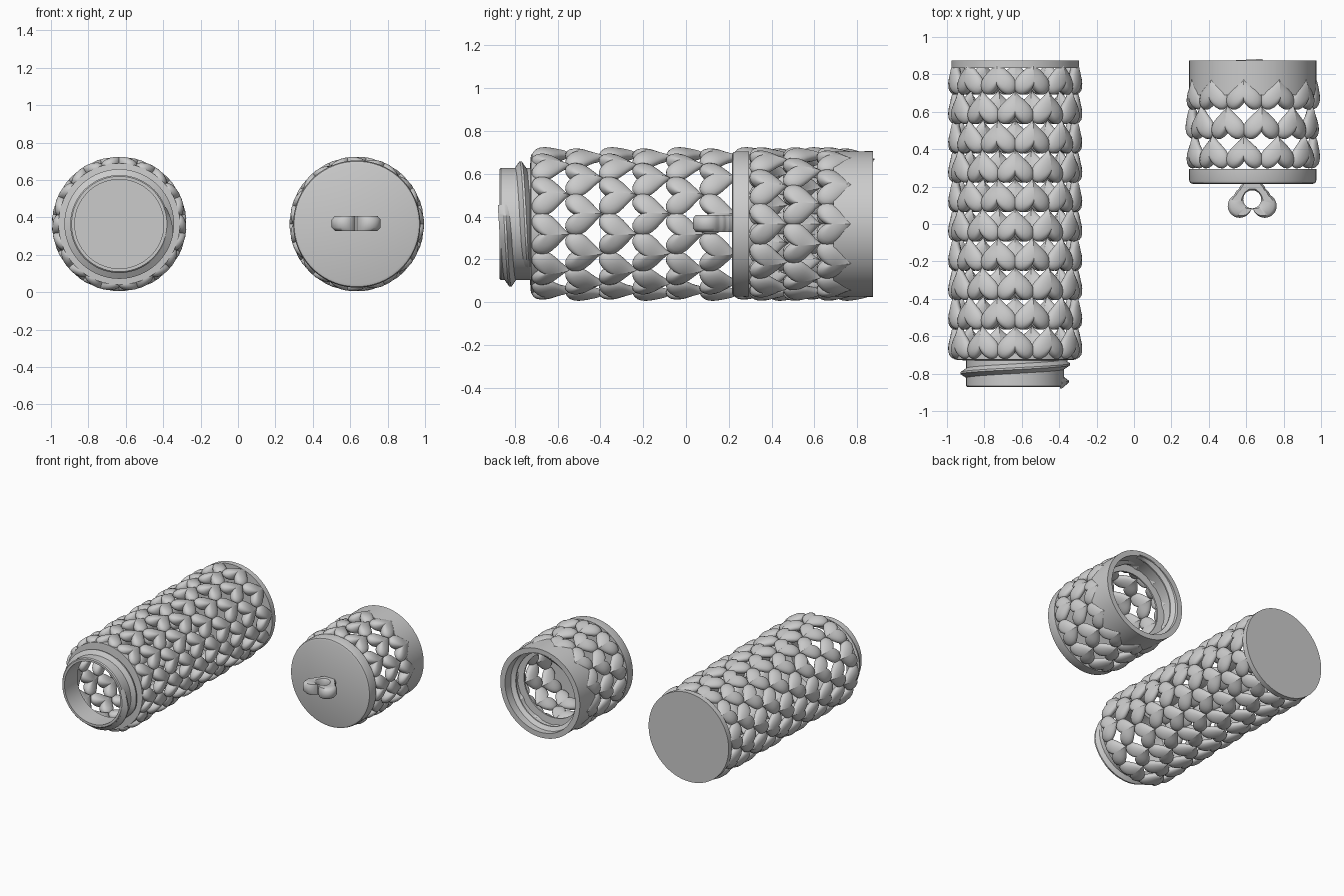
import bpy, bmesh, math
from math import sin, cos, pi, tau, radians

if "Cube" in bpy.data.objects:
    bpy.data.objects.remove(bpy.data.objects["Cube"])

BODY_X, CAP_X, CZ = -0.635, 0.635, 0.365
COLS = 11            # hearts per ring
ROW = 0.157          # ring spacing


def polar(cx, r, a, y):
    """Point around a y-parallel axis, angle measured from straight up."""
    return (cx + r * sin(a), y, CZ + r * cos(a))


def finish(bm, name, angle=35):
    bmesh.ops.remove_doubles(bm, verts=bm.verts, dist=1e-5)
    bmesh.ops.recalc_face_normals(bm, faces=bm.faces)
    me = bpy.data.meshes.new(name)
    bm.to_mesh(me)
    bm.free()
    ob = bpy.data.objects.new(name, me)
    bpy.context.collection.objects.link(ob)
    bpy.ops.object.select_all(action='DESELECT')
    bpy.context.view_layer.objects.active = ob
    ob.select_set(True)
    bpy.ops.object.shade_smooth_by_angle(angle=radians(angle))
    return ob


def grid_faces(bm, rings, close_u=False):
    """Skin consecutive closed rings of vertices."""
    n = len(rings)
    for i in range(n if close_u else n - 1):
        a, b = rings[i], rings[(i + 1) % n]
        for j in range(len(a)):
            k = (j + 1) % len(a)
            bm.faces.new((a[j], a[k], b[k], b[j]))


def lathe(name, cx, profile, closed, seg=96):
    """Revolve (radius, y) points; open profiles are capped at both ends."""
    bm = bmesh.new()
    rings = [[bm.verts.new(polar(cx, r, tau * i / seg, y)) for i in range(seg)]
             for r, y in profile]
    grid_faces(bm, rings, closed)
    if not closed:
        bm.faces.new(rings[0])
        bm.faces.new(rings[-1])
    return finish(bm, name)


def thread(name, cx, r_root, r_crest, y0, pitch, a0, a1, steps=140):
    """Helical ridge with a triangular section, fading at both ends."""
    bm = bmesh.new()
    rings = []
    for i in range(steps + 1):
        t = i / steps
        a = radians(a0 + (a1 - a0) * t)
        y = y0 + pitch * (a - radians(a0)) / tau
        f = min(1, 0.1 + t * 12, 0.1 + (1 - t) * 12)
        tip = r_root + (r_crest - r_root) * f
        base = r_root + (r_root - r_crest) * 0.2
        sec = [(base, -0.03), (tip, -0.005), (tip, 0.005), (base, 0.03)]
        rings.append([bm.verts.new(polar(cx, r, a, y + d)) for r, d in sec])
    grid_faces(bm, rings)
    bm.faces.new(rings[0])
    bm.faces.new(rings[-1])
    return finish(bm, name)


def heart_outline(t):
    s = sin(t)
    return (16 * math.copysign(abs(s) ** 2.4, s),
            13 * cos(t) - 5 * cos(2 * t) - 2 * cos(3 * t) - cos(4 * t))


def add_heart(bm, cx, ang, y_low, R=0.322, H=0.043, w=0.2, h=0.18, n=32):
    """Pillow heart bent round the cylinder, tip toward +y."""
    c = -1.0
    levels = [1.0, 0.97, 0.88, 0.72, 0.5, 0.25]

    def vert(s, t, side):
        hx, hy = heart_outline(t)
        hx, hy = hx * s, c + (hy - c) * s
        thick = H * (0.86 + 0.14 * max(-1, min(1, hy / 8)))
        r = R + side * thick * math.sqrt(max(0, 1 - s ** 2.2))
        return bm.verts.new(polar(cx, r, ang + hx * w / 32 / R,
                                  y_low + (12 - hy) * h / 29))

    rim = [vert(1, tau * i / n, 0) for i in range(n)]
    for side in (1, -1):
        rings = [rim] + [[vert(s, tau * i / n, side) for i in range(n)]
                         for s in levels[1:]]
        grid_faces(bm, rings)
        mid = vert(0, 0, side)
        for j in range(n):
            bm.faces.new((rings[-1][j], rings[-1][(j + 1) % n], mid))


def heart_lattice(name, cx, rows, y_first, phase):
    bm = bmesh.new()
    step = tau / COLS
    for k in range(rows):
        for i in range(COLS):
            add_heart(bm, cx, phase + (i + 0.5 * (k % 2)) * step, y_first - k * ROW)
    return finish(bm, name, 60)


# Container: heart wall, base disc, neck with shoulder, outer thread
heart_lattice("body_heart_wall", BODY_X, 10, 0.69, pi / COLS)
lathe("body_base", BODY_X, [(0.342, 0.875), (0.342, 0.835)], False)
lathe("body_neck", BODY_X,
      [(0.238, -0.872), (0.255, -0.872), (0.262, -0.865), (0.262, -0.73),
       (0.325, -0.725), (0.325, -0.69), (0.285, -0.69), (0.238, -0.715)], True)
thread("body_thread", BODY_X, 0.262, 0.293, -0.85, 0.095, 70, 500)

# Cap: heart wall, threaded collar, end disc
heart_lattice("cap_heart_wall", CAP_X, 3, 0.61, -pi / COLS / 2)
lathe("cap_collar", CAP_X,
      [(0.34, 0.875), (0.34, 0.69), (0.27, 0.69), (0.245, 0.71),
       (0.245, 0.722), (0.3, 0.725), (0.3, 0.875)], True)
thread("cap_thread", CAP_X, 0.3, 0.272, 0.755, 0.095, 0, 370)
lathe("cap_end", CAP_X,
      [(0.322, 0.215), (0.335, 0.22), (0.34, 0.235), (0.34, 0.295)], False)

# Hanging loop: heart-shaped eyelet with a round hole, lobes toward the front
bm = bmesh.new()
n = 64
outer, hole = [], []
for i in range(n):
    a = tau * i / n
    d = (sin(a), -cos(a))                      # a = 0 points to the front
    # outline as the farthest hit on two lobe circles or the stem
    best = 0.055
    for sx in (-1, 1):
        for px, py, pr in ((0.067, -0.035, 0.064), (0.05, 0.015, 0.045),
                           (0.03, 0.05, 0.04), (0.012, 0.08, 0.04)):
            dot = d[0] * px * sx + d[1] * py
            disc = dot * dot - (px * px + py * py - pr * pr)
            if disc > 0:
                best = max(best, dot + math.sqrt(disc))
    outer.append((d[0] * best, d[1] * best))
    hole.append((d[0] * 0.048, d[1] * 0.048))
rings = []
for blend, z in ((0, -0.028), (0.12, -0.04), (0.8, -0.04), (1, -0.022),
                 (1, 0.022), (0.8, 0.04), (0.12, 0.04), (0, 0.028)):
    rings.append([bm.verts.new((CAP_X - 0.003 + h[0] + (o[0] - h[0]) * blend,
                                0.132 + h[1] + (o[1] - h[1]) * blend,
                                CZ + 0.003 + z)) for o, h in zip(outer, hole)])
grid_faces(bm, rings, True)
finish(bm, "cap_loop", 50)
